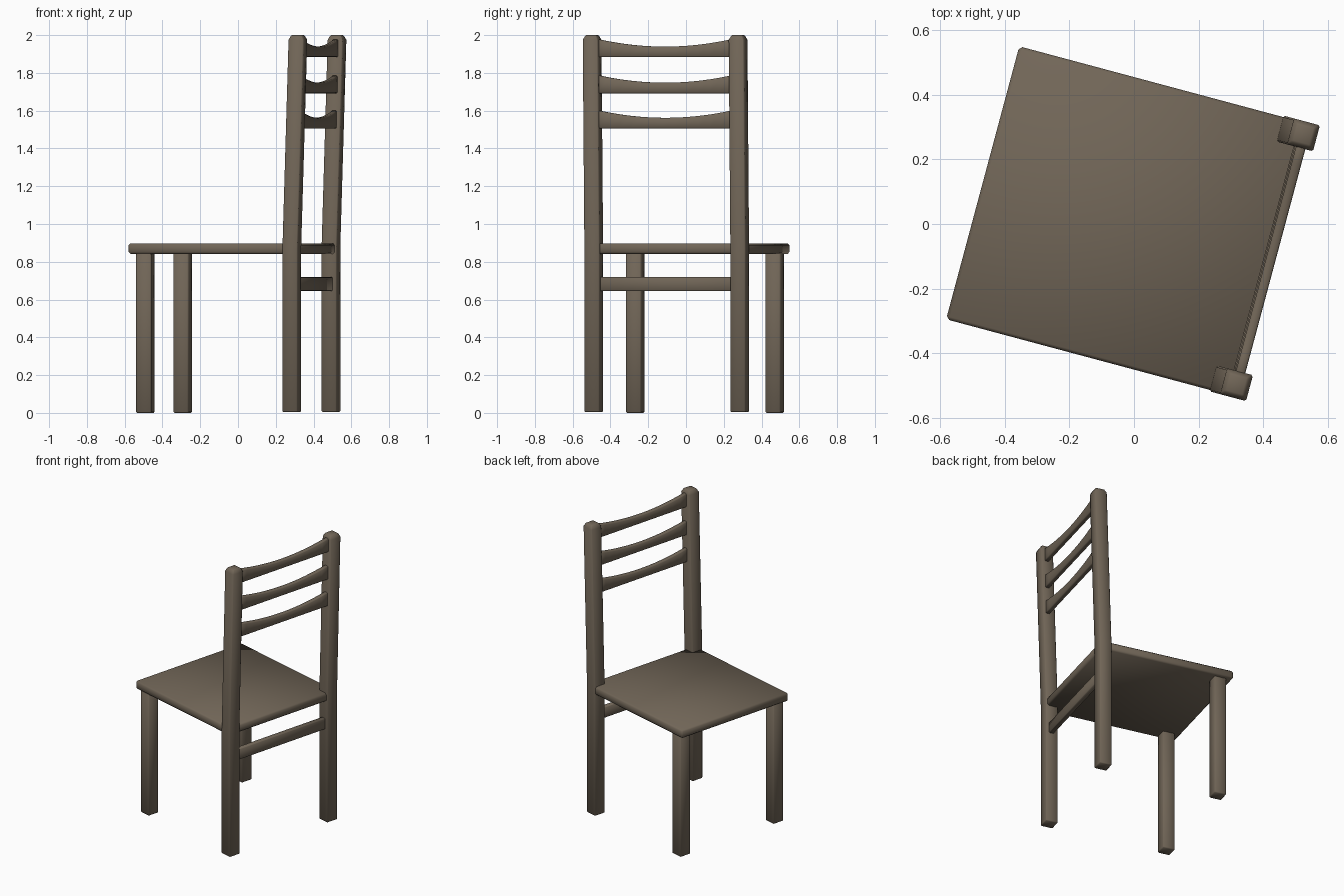
import bpy
import bmesh
import math

cube = bpy.data.objects.get("Cube")
if cube:
    bpy.data.objects.remove(cube, do_unlink=True)

wood = bpy.data.materials.new("grey_brown_wood")
wood.use_nodes = True
colour = (0.165, 0.132, 0.096, 1)
wood.diffuse_color = colour
wood.node_tree.nodes["Principled BSDF"].inputs["Base Color"].default_value = colour

TURN = math.radians(-15)  # the whole chair stands turned on the floor
SHIFT = 0.002             # sideways centring


def loft(name, rings, bevel):
    """Skin a closed solid through rings of equal point count."""
    bm = bmesh.new()
    loops = [[bm.verts.new(p) for p in ring] for ring in rings]
    n = len(loops[0])
    for a, b in zip(loops, loops[1:]):
        for i in range(n):
            j = (i + 1) % n
            bm.faces.new((a[i], a[j], b[j], b[i]))
    bm.faces.new(loops[0][::-1])
    bm.faces.new(loops[-1])
    bmesh.ops.recalc_face_normals(bm, faces=bm.faces)
    if bevel:
        edges = [e for e in bm.edges if e.calc_face_angle(0) > math.radians(40)]
        bmesh.ops.bevel(bm, geom=edges, offset=bevel, segments=1,
                        profile=0.5, affect='EDGES', clamp_overlap=True)
    mesh = bpy.data.meshes.new(name)
    bm.to_mesh(mesh)
    bm.free()
    mesh.materials.append(wood)
    mesh.shade_smooth()
    obj = bpy.data.objects.new(name, mesh)
    obj.rotation_euler.z = TURN
    bpy.context.collection.objects.link(obj)
    return obj


def square(x, y, z, half):
    return [(x - half, y - half, z), (x + half, y - half, z),
            (x + half, y + half, z), (x - half, y + half, z)]


def box(name, x0, x1, y0, y1, z0, z1, bevel):
    ring = [(x0, y0), (x1, y0), (x1, y1), (x0, y1)]
    return loft(name, [[(x, y, z) for x, y in ring] for z in (z0, z1)], bevel)


# Seat board
box("seat", -0.485, 0.433, SHIFT - 0.437, SHIFT + 0.437, 0.841, 0.898, 0.01)

HALF = 0.0415
for side, y in (("right", -1), ("left", 1)):
    # Straight front leg
    x, yl = -0.404, y * 0.382 - 0.004
    loft("front_leg_" + side,
         [square(x, yl, 0, HALF), square(x, yl, 0.85, HALF)], 0.006)
    # Back post: upright to the seat, then leaning back, with a chamfered top
    yp = y * 0.4 + SHIFT
    loft("back_post_" + side,
         [square(0.4015, yp, 0.005, HALF), square(0.4015, yp, 0.87, HALF),
          square(0.435, yp, 1.975, HALF), square(0.435, yp, 2.0, HALF - 0.012)], 0.005)

# Lower rail between the back posts
box("lower_back_rail", 0.388, 0.421, SHIFT - 0.37, SHIFT + 0.37, 0.645, 0.72, 0.004)

# Back slats with a dipped top edge
for name, low in (("top", 1.883), ("middle", 1.692), ("bottom", 1.506)):
    back = 0.452 - (1.883 - low) * 0.02
    front = back - 0.03
    rings = []
    for i in range(13):
        t = i / 6 - 1
        y = SHIFT + t * 0.37
        top = low + 0.056 + 0.04 * t * t
        rings.append([(front, y, low), (back, y, low), (back, y, top), (front, y, top)])
    loft(name + "_back_slat", rings, 0.005)
